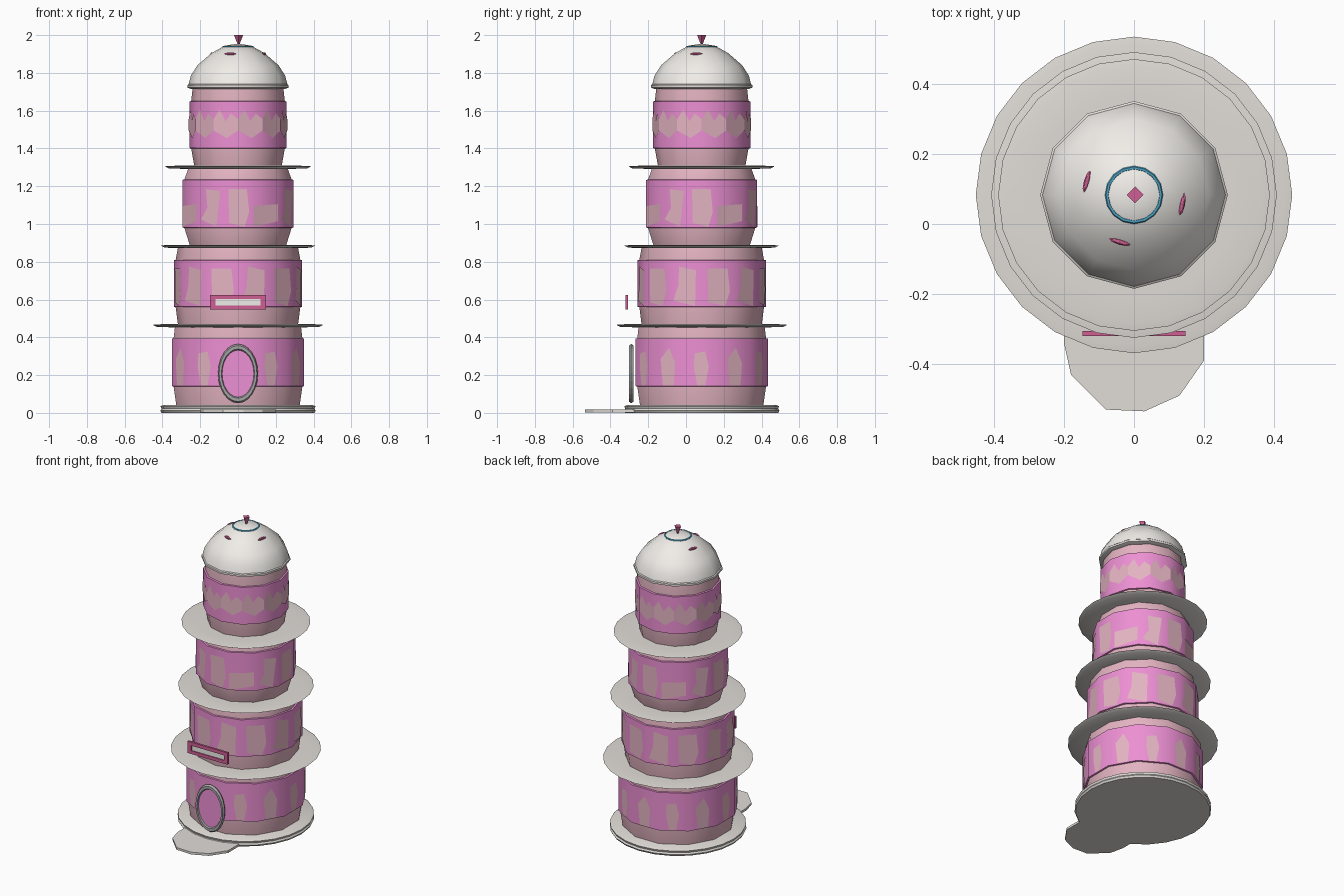
import bpy, bmesh, math
from mathutils import Matrix

if "Cube" in bpy.data.objects:
    bpy.data.objects.remove(bpy.data.objects["Cube"])

CY = 0.083  # y of the tower axis


def mat(name, r, g, b):
    m = bpy.data.materials.new(name)
    m.diffuse_color = [(c / 255) ** 2.2 for c in (r, g, b)] + [1]
    m.use_nodes = True
    m.node_tree.nodes["Principled BSDF"].inputs["Base Color"].default_value = m.diffuse_color
    return m


WALL = mat("pale_pink", 226, 178, 192)
BAND = mat("bright_pink", 236, 142, 210)
STONE = mat("warm_white", 224, 220, 215)
DOME = mat("dome_white", 240, 237, 232)
FRAME = mat("rose", 205, 95, 145)
BLUE = mat("blue", 80, 165, 200)
GREY = mat("grey", 165, 165, 165)


def finish(name, bm, m, angle=40):
    bmesh.ops.recalc_face_normals(bm, faces=bm.faces)
    me = bpy.data.meshes.new(name)
    bm.to_mesh(me)
    bm.free()
    me.materials.append(m)
    ob = bpy.data.objects.new(name, me)
    bpy.context.collection.objects.link(ob)
    bpy.ops.object.select_all(action='DESELECT')
    ob.select_set(True)
    bpy.context.view_layer.objects.active = ob
    if angle:
        bpy.ops.object.shade_smooth_by_angle(angle=math.radians(angle))
    return ob


def lathe(name, profile, sides, m, turn=0.0, angle=40):
    """Closed turned solid on the tower axis from (radius, z) points."""
    bm = bmesh.new()
    rings = []
    for r, z in profile:
        rings.append([bm.verts.new((r * math.cos(turn + 2 * math.pi * i / sides),
                                    CY + r * math.sin(turn + 2 * math.pi * i / sides), z))
                      for i in range(sides)])
    for a, b in zip(rings, rings[1:]):
        for i in range(sides):
            j = (i + 1) % sides
            bm.faces.new((a[i], a[j], b[j], b[i]))
    bm.faces.new(rings[0])
    bm.faces.new(rings[-1])
    return finish(name, bm, m, angle)


def panels(name, radius, sides, turn, shapes, z0):
    """Flat window panels lying on the facets of a band."""
    bm = bmesh.new()
    d = radius * math.cos(math.pi / sides) + 0.003
    half = radius * math.sin(math.pi / sides)
    for k in range(sides):
        a = turn + 2 * math.pi * (k + 0.5) / sides
        ca, sa = math.cos(a), math.sin(a)
        bm.faces.new([bm.verts.new((d * ca - u * half * sa, CY + d * sa + u * half * ca, z0 + z))
                      for u, z in shapes[k % len(shapes)]])
    bm.normal_update()
    for f in bm.faces:
        c = f.calc_center_median()
        if f.normal.x * c.x + f.normal.y * (c.y - CY) < 0:
            f.normal_flip()
    me = bpy.data.meshes.new(name)
    bm.to_mesh(me)
    bm.free()
    me.materials.append(WALL)
    bpy.context.collection.objects.link(bpy.data.objects.new(name, me))


def prism(name, pts, z0, z1, m):
    bm = bmesh.new()
    lo = [bm.verts.new((x, y, z0)) for x, y in pts]
    hi = [bm.verts.new((x, y, z1)) for x, y in pts]
    bm.faces.new(lo)
    bm.faces.new(hi)
    for i in range(len(pts)):
        j = (i + 1) % len(pts)
        bm.faces.new((lo[i], lo[j], hi[j], hi[i]))
    return finish(name, bm, m, 0)


def box(name, x0, x1, y0, y1, z0, z1, m):
    return prism(name, [(x0, y0), (x1, y0), (x1, y1), (x0, y1)], z0, z1, m)


# Base plate and doorstep
lathe("base", [(0.405, 0.0), (0.412, 0.012), (0.405, 0.022), (0.41, 0.035), (0.395, 0.042)], 24, STONE, angle=30)
prism("doorstep", [(-0.2, -0.27), (-0.2, -0.34), (-0.18, -0.43), (-0.08, -0.53), (0.03, -0.535),
                   (0.13, -0.49), (0.2, -0.39), (0.2, -0.27)], 0.003, 0.018, STONE)

# Window panel shapes: u runs across a facet, z up from the band's bottom
kite = [(-0.35, 0.0), (0.35, 0.0), (0.45, 0.12), (0.05, 0.2), (-0.5, 0.14)]
slim = [(-0.25, 0.0), (0.2, 0.0), (0.4, 0.1), (0.2, 0.18), (-0.4, 0.17), (-0.45, 0.1)]
tall = [(-0.6, 0.02), (0.45, 0.0), (0.75, 0.08), (0.6, 0.2), (-0.65, 0.2)]
wide = [(-0.75, 0.03), (0.6, 0.0), (0.65, 0.19), (-0.4, 0.21), (-0.45, 0.11)]
low = [(-0.95, 0.0), (0.95, 0.03), (0.95, 0.12), (-0.95, 0.11)]
bent = [(-0.7, 0.04), (0.5, 0.0), (0.8, 0.19), (-0.3, 0.2), (-0.2, 0.1)]
zig = [(-1, 0.09), (0.1, 0.05), (1, 0.09), (1, 0.15), (0.45, 0.18), (0.0, 0.14), (-0.5, 0.2), (-1, 0.15)]

# Four tiers: wall bottom, wall top, band bottom, band top, end radii, band radius, turn
N = 12
step = math.pi / N
tiers = [
    (0.04, 0.46, 0.14, 0.395, 0.338, 0.345, 0.363, step, [kite, slim]),
    (0.46, 0.88, 0.56, 0.81, 0.317, 0.317, 0.34, 0, [tall, wide]),
    (0.88, 1.30, 0.98, 1.235, 0.262, 0.27, 0.304, step, [low, bent, tall]),
    (1.30, 1.74, 1.40, 1.65, 0.23, 0.238, 0.258, 0, [zig]),
]
for n, (z0, z1, b0, b1, r0, r1, rb, turn, shapes) in enumerate(tiers, 1):
    lathe(f"wall_{n}", [(r0, z0), (rb - 0.01, b0), (rb - 0.01, b1), (r1, z1)], N, WALL, turn)
    lathe(f"band_{n}", [(rb - 0.006, b0), (rb, b0 + 0.002), (rb, b1 - 0.002), (rb - 0.006, b1)], N, BAND, turn)
    panels(f"window_panels_{n}", rb, N, turn, shapes, b0 + 0.005)

# Thin balcony discs between tiers
for n, (r, z) in enumerate([(0.452, 0.463), (0.408, 0.882), (0.388, 1.302)], 1):
    lathe(f"balcony_{n}", [(r - 0.14, z - 0.012), (r - 0.02, z - 0.007), (r, z + 0.003),
                           (r - 0.02, z + 0.006), (r - 0.1, z + 0.007)], 24, STONE)

# Dome roof with its rim
lathe("dome_rim", [(0.25, 1.715), (0.268, 1.722), (0.268, 1.735), (0.255, 1.745)], 12, STONE)
lathe("dome", [(0.264, 1.73), (0.25, 1.785), (0.215, 1.84), (0.14, 1.905), (0.07, 1.944), (0.02, 1.952)],
      12, DOME, angle=50)

# Blue ring and pink flecks on the dome
bpy.ops.mesh.primitive_torus_add(major_segments=16, minor_segments=6, major_radius=0.077,
                                 minor_radius=0.006, location=(0, CY, 1.938))
ring = bpy.context.object
ring.name = "dome_ring"
ring.data.materials.append(BLUE)
for n, a in enumerate((164, 349, 253)):
    t = math.radians(a)
    bpy.ops.mesh.primitive_uv_sphere_add(segments=8, ring_count=5, radius=1, rotation=(0, 0, t),
                                         location=(0.14 * math.cos(t), CY + 0.14 * math.sin(t), 1.9))
    fleck = bpy.context.object
    fleck.name = f"dome_fleck_{n + 1}"
    fleck.scale = (0.009, 0.034, 0.009)
    fleck.data.materials.append(FRAME)

# Finial: small upturned cone
bm = bmesh.new()
bmesh.ops.create_cone(bm, cap_ends=True, segments=4, radius1=0.004, radius2=0.024, depth=0.052,
                      matrix=Matrix.Translation((0.003, CY, 1.974)))
finish("finial", bm, FRAME, 0)

# Oval door and its frame
bpy.ops.mesh.primitive_torus_add(major_segments=24, minor_segments=6, major_radius=0.094, minor_radius=0.012,
                                 location=(0, -0.29, 0.208), rotation=(math.pi / 2, 0, 0))
frame = bpy.context.object
frame.name = "door_frame"
frame.scale = (1, 1.48, 1.2)
frame.data.materials.append(GREY)
bpy.ops.mesh.primitive_cylinder_add(vertices=24, radius=0.094, depth=0.012,
                                    location=(0, -0.288, 0.208), rotation=(math.pi / 2, 0, 0))
door = bpy.context.object
door.name = "door"
door.scale = (1, 1.48, 1)
door.data.materials.append(BAND)

# Blank sign above the door: white board with a four-bar frame
box("sign_board", -0.125, 0.125, -0.313, -0.307, 0.565, 0.605, DOME)
for name, x0, x1, z0, z1 in [("bottom", -0.147, 0.147, 0.547, 0.568), ("top", -0.147, 0.147, 0.602, 0.625),
                             ("left", -0.147, -0.12, 0.568, 0.602), ("right", 0.12, 0.147, 0.568, 0.602)]:
    box(f"sign_frame_{name}", x0, x1, -0.32, -0.306, z0, z1, FRAME)
